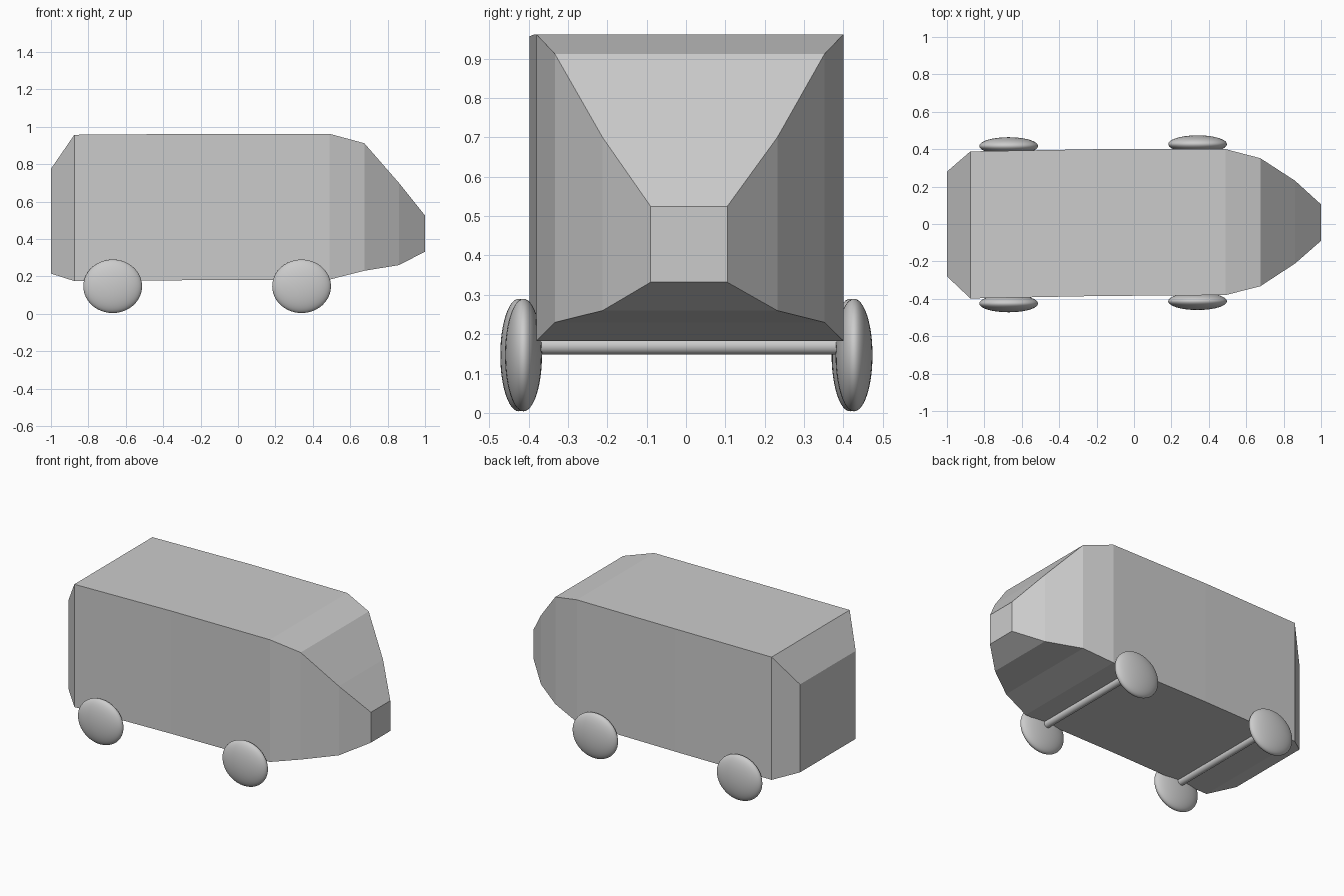
import bpy
import bmesh
from math import pi

cube = bpy.data.objects.get("Cube")
if cube:
    bpy.data.objects.remove(cube, do_unlink=True)

GREY = (0.6, 0.6, 0.6, 1.0)
grey = bpy.data.materials.new("plain grey")
grey.use_nodes = True
grey.diffuse_color = GREY
grey.node_tree.nodes["Principled BSDF"].inputs["Base Color"].default_value = GREY


def add_body(sections):
    """Loft a closed shell through rectangles placed along x."""
    bm = bmesh.new()
    rings = []
    for x, right, left, low, high in sections:
        corners = ((right, low), (left, low), (left, high), (right, high))
        rings.append([bm.verts.new((x, y, z)) for y, z in corners])
    for a, b in zip(rings, rings[1:]):
        for i in range(4):
            j = (i + 1) % 4
            bm.faces.new((a[i], a[j], b[j], b[i]))
    bm.faces.new(rings[0])
    bm.faces.new(rings[-1])
    bmesh.ops.recalc_face_normals(bm, faces=bm.faces)
    mesh = bpy.data.meshes.new("van_body")
    bm.to_mesh(mesh)
    bm.free()
    mesh.materials.append(grey)
    bpy.context.collection.objects.link(bpy.data.objects.new("van_body", mesh))


def finish(name):
    obj = bpy.context.object
    obj.name = name
    obj.data.materials.append(grey)
    return obj


def add_wheel(name, x, y):
    bpy.ops.mesh.primitive_uv_sphere_add(
        segments=40, ring_count=24, radius=1, location=(x, y, 0.147))
    wheel = finish(name)
    wheel.scale = (0.157, 0.047, 0.143)
    bpy.ops.object.shade_smooth_by_angle()


def add_axle(name, x):
    bpy.ops.mesh.primitive_cylinder_add(
        vertices=32, radius=0.022, depth=0.78,
        location=(x, 0, 0.17), rotation=(pi / 2, 0, 0))
    finish(name)
    bpy.ops.object.shade_smooth_by_angle()


# Boxy shell: x, right side, left side, underside, roof
add_body([
    (-1.0, -0.28, 0.28, 0.215, 0.775),
    (-0.875, -0.398, 0.388, 0.175, 0.957),
    (-0.2, -0.385, 0.40, 0.18, 0.962),
    (0.49, -0.38, 0.40, 0.183, 0.962),
    (0.675, -0.333, 0.352, 0.23, 0.912),
    (0.86, -0.212, 0.232, 0.26, 0.70),
    (1.0, -0.09, 0.105, 0.332, 0.525),
])

# Rounded wheels and the axles joining them
for end, x, right, left in (("rear", -0.67, -0.425, 0.417),
                            ("front", 0.34, -0.413, 0.427)):
    add_wheel(end + "_right_wheel", x, right)
    add_wheel(end + "_left_wheel", x, left)
    add_axle(end + "_axle", x)
